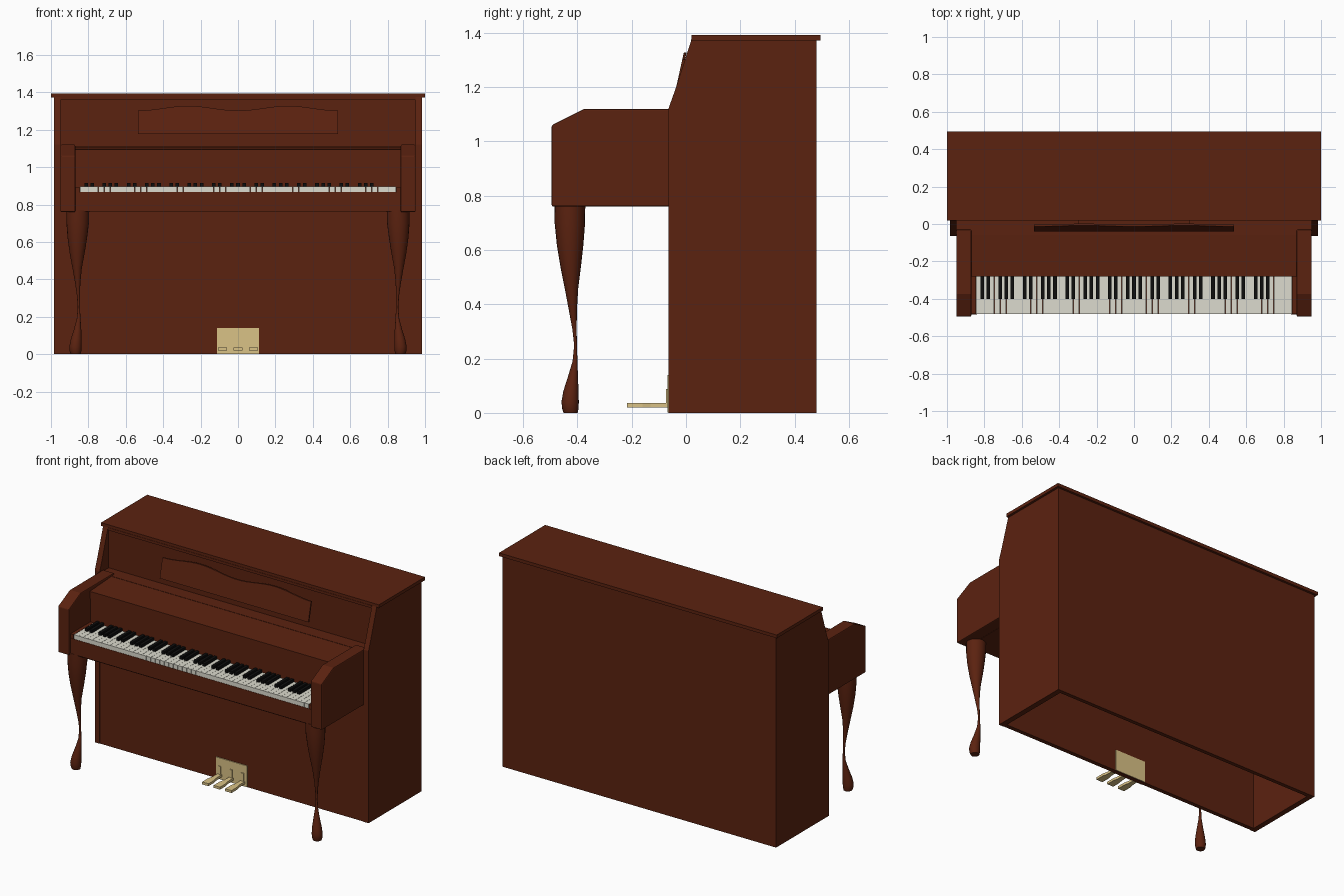
import bpy, bmesh, math

if "Cube" in bpy.data.objects:
    bpy.data.objects.remove(bpy.data.objects["Cube"])


def material(name, rgb):
    m = bpy.data.materials.new(name)
    m.diffuse_color = (*rgb, 1)
    m.use_nodes = True
    m.node_tree.nodes["Principled BSDF"].inputs["Base Color"].default_value = m.diffuse_color
    return m


WOOD = material("red_brown_wood", (0.105, 0.016, 0.005))
IVORY = material("ivory", (0.72, 0.71, 0.62))
BLACK = material("black", (0.004, 0.004, 0.004))
BRASS = material("brass", (0.70, 0.54, 0.24))


def finish(bm, name, mat):
    bmesh.ops.recalc_face_normals(bm, faces=bm.faces)
    me = bpy.data.meshes.new(name)
    bm.to_mesh(me)
    bm.free()
    ob = bpy.data.objects.new(name, me)
    bpy.context.collection.objects.link(ob)
    me.materials.append(mat)
    return ob


def add_box(bm, x0, x1, y0, y1, z0, z1):
    vs = bmesh.ops.create_cube(bm, size=1)["verts"]
    for v in vs:
        v.co = (x0 if v.co.x < 0 else x1, y0 if v.co.y < 0 else y1,
                z0 if v.co.z < 0 else z1)


def boxes(name, mat, *dims):
    bm = bmesh.new()
    for d in dims:
        add_box(bm, *d)
    return finish(bm, name, mat)


def prism(name, mat, first, second):
    """Solid between two matching outlines."""
    bm = bmesh.new()
    a = [bm.verts.new(p) for p in first]
    b = [bm.verts.new(p) for p in second]
    bm.faces.new(a)
    bm.faces.new(b[::-1])
    n = len(a)
    for i in range(n):
        bm.faces.new((a[i], b[i], b[(i + 1) % n], a[(i + 1) % n]))
    return finish(bm, name, mat)


def side_prism(name, outline, x0, x1):
    return prism(name, WOOD, [(x0, y, z) for y, z in outline],
                 [(x1, y, z) for y, z in outline])


# Case: two shaped sides, panels and overhanging lid, open underneath
SIDE = [(-.065, 0), (.48, 0), (.48, 1.375), (.02, 1.375), (-.04, 1.19), (-.065, 1.12)]
CHEEK = [(-.495, .76), (-.03, .76), (-.03, 1.12), (-.375, 1.12), (-.495, 1.06)]

# Leg sections: z, centre x, centre y, radius x, radius y
LEG = [(.77, .856, -.428, .061, .057), (.70, .857, -.428, .060, .056),
       (.62, .859, -.427, .052, .049), (.54, .860, -.425, .040, .038),
       (.46, .860, -.422, .025, .025), (.38, .857, -.417, .014, .015),
       (.31, .853, -.411, .008, .008), (.25, .851, -.407, .006, .005),
       (.19, .852, -.409, .010, .009), (.13, .858, -.417, .020, .019),
       (.08, .865, -.424, .029, .028), (.04, .869, -.427, .033, .032),
       (.015, .869, -.426, .031, .030), (0, .868, -.425, .026, .026)]


def leg(name, s):
    bm = bmesh.new()
    n = 20
    rings = []
    for z, cx, cy, rx, ry in LEG:
        rings.append([bm.verts.new((s * (cx + rx * math.cos(t * math.tau / n)),
                                    cy + ry * math.sin(t * math.tau / n), z))
                      for t in range(n)])
    for r, q in zip(rings, rings[1:]):
        for i in range(n):
            j = (i + 1) % n
            bm.faces.new((r[i], r[j], q[j], q[i]))
    bm.faces.new(rings[0])
    bm.faces.new(rings[-1])
    ob = finish(bm, name, WOOD)
    bpy.ops.object.select_all(action='DESELECT')
    ob.select_set(True)
    bpy.context.view_layer.objects.active = ob
    bpy.ops.object.shade_smooth_by_angle(angle=math.radians(40))


for s, tag in ((-1, "left"), (1, "right")):
    side_prism(tag + "_case_side", SIDE, s * .95, s * .985)
    cheek = side_prism(tag + "_cheek", CHEEK, s * .87, s * .95)
    bev = cheek.modifiers.new("soft_edges", 'BEVEL')
    bev.width = .006
    bev.segments = 2
    boxes(tag + "_key_block", WOOD, (min(s * .847, s * .87), max(s * .847, s * .87),
                                     -.48, -.26, .80, .895))
    leg(tag + "_front_leg", s)

boxes("lower_front_panel", WOOD, (-.95, .95, -.062, -.035, 0, 1.09))
boxes("back_panel", WOOD, (-.95, .95, .455, .48, 0, 1.375))
boxes("upper_front_panel", WOOD, (-.95, .95, .027, .045, 1.08, 1.375))
boxes("upper_rail", WOOD, (-.95, .95, .018, .03, 1.358, 1.375))
boxes("top_lid", WOOD, (-1, 1, .02, .495, 1.372, 1.393))

# Keyboard housing: bed, front rail, fallboard and its cover
boxes("key_bed", WOOD, (-.87, .87, -.475, -.06, .762, .862),
      (-.87, .87, -.482, -.465, .768, .868))
side_prism("fallboard_cover", [(-.28, 1.05), (-.03, 1.05), (-.03, 1.11), (-.28, 1.095)],
           -.87, .87)
boxes("shelf", WOOD, (-.95, .95, -.06, .03, 1.075, 1.11))
boxes("fallboard", WOOD, (-.87, .87, -.275, -.25, .86, 1.05))

# Keys
KEY = .0325
START = -26 * KEY
boxes("white_keys", IVORY, *[(START + i * KEY + .0006, START + (i + 1) * KEY - .0006,
                              -.48, -.265, .868, .896) for i in range(52)])
boxes("black_keys", BLACK, *[(START + i * KEY - .0095, START + i * KEY + .0095,
                              -.40, -.265, .89, .914)
                             for i in range(1, 50) if i % 7 in (1, 2, 4, 5, 6)])

# Music desk: wavy top edge, leaning back
W = .535
N = 32
outline = [(-W, 1.178), (W, 1.178)]
for k in range(N + 1):
    x = W - 2 * W * k / N
    outline.append((x, 1.315 - .0125 * math.cos(math.tau * x / W)))


def lean(z):
    return -.041 + (z - 1.178) * .22


prism("music_desk", WOOD, [(x, lean(z), z) for x, z in outline],
      [(x, lean(z) + .010, z) for x, z in outline])
boxes("music_desk_support", WOOD, (-.3, .3, -.02, .03, 1.19, 1.205))

# Pedals on a brass plate set through the lower panel
boxes("pedal_plate", BRASS, (-.112, .112, -.068, -.032, .002, .14))
for i, tag in enumerate(("left", "middle", "right")):
    c = (i - 1) * .083
    plan = [(c - .014, -.06), (c - .016, -.13), (c - .023, -.16), (c - .023, -.218),
            (c + .023, -.218), (c + .023, -.16), (c + .016, -.13), (c + .014, -.06)]
    prism(tag + "_pedal", BRASS, [(x, y, .02) for x, y in plan],
          [(x, y, .036) for x, y in plan])
    boxes(tag + "_pedal_stem", BRASS, (c - .009, c + .009, -.074, -.06, .03, .088))
